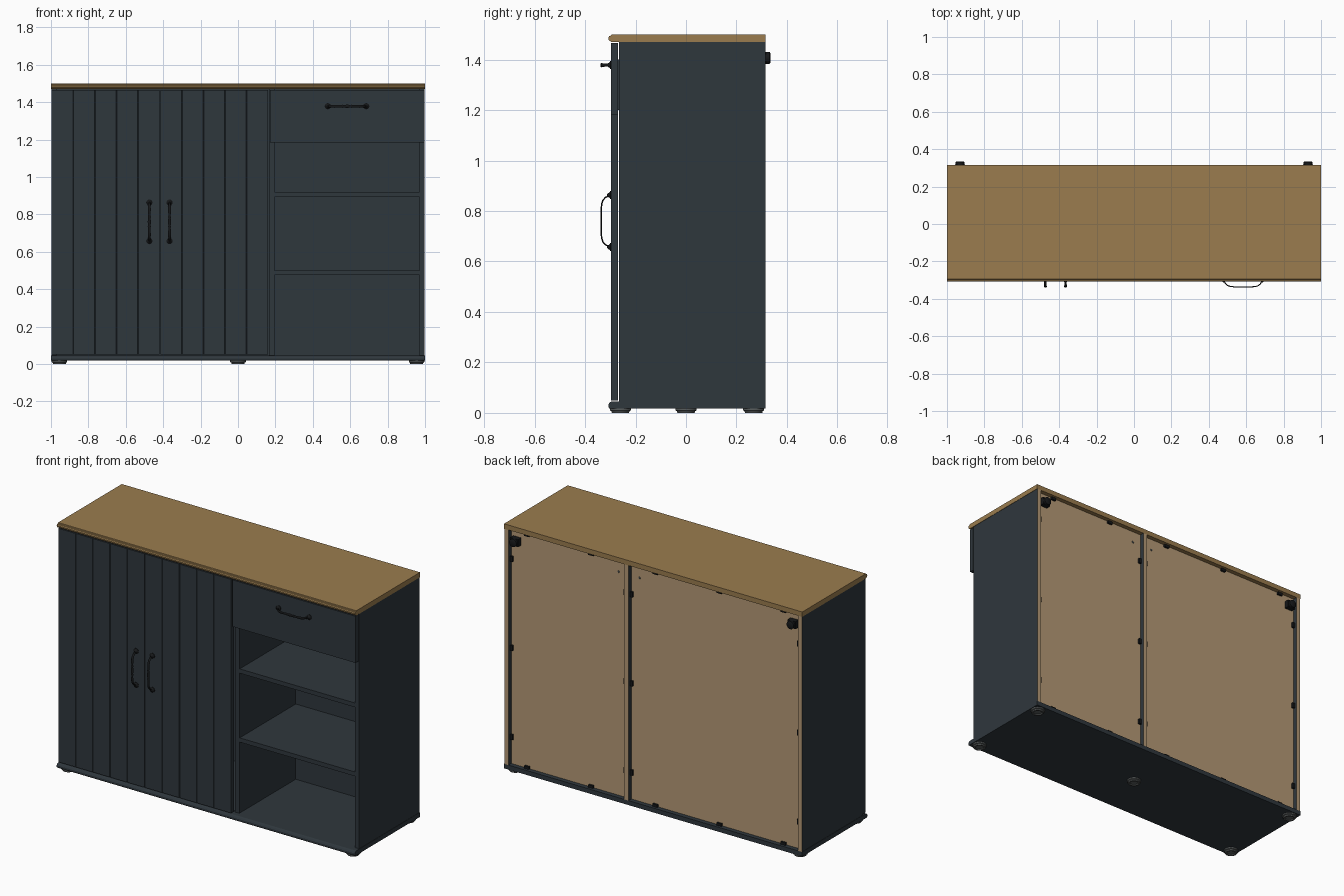
import bpy, bmesh, math
from mathutils import Vector

old = bpy.data.objects.get("Cube")
if old:
    bpy.data.objects.remove(old)


def material(name, rgb, rough=0.6):
    m = bpy.data.materials.new(name)
    m.use_nodes = True
    m.diffuse_color = (*rgb, 1)
    node = m.node_tree.nodes["Principled BSDF"]
    node.inputs["Base Color"].default_value = (*rgb, 1)
    node.inputs["Roughness"].default_value = rough
    return m


NAVY = material("dark slate blue", (0.028, 0.038, 0.046))
OAK = material("oak", (0.325, 0.202, 0.077))
BOARD = material("raw board", (0.46, 0.32, 0.18))
BLACK = material("black metal", (0.008, 0.009, 0.010))
GREY = material("grey plastic", (0.10, 0.11, 0.11))


def finish(name, bm, mat, back=None, smooth=False):
    """Turn bmesh into an object; rear faces may take a second colour."""
    bmesh.ops.recalc_face_normals(bm, faces=bm.faces)
    mesh = bpy.data.meshes.new(name)
    mesh.materials.append(mat)
    if back:
        mesh.materials.append(back)
        for f in bm.faces:
            f.material_index = int(f.normal.y > 0.9)
    bm.to_mesh(mesh)
    bm.free()
    ob = bpy.data.objects.new(name, mesh)
    bpy.context.collection.objects.link(ob)
    if smooth:
        bpy.ops.object.select_all(action="DESELECT")
        ob.select_set(True)
        bpy.context.view_layer.objects.active = ob
        bpy.ops.object.shade_smooth_by_angle(angle=math.radians(40))
    return ob


def box(name, x, y, z, mat, back=None):
    bm = bmesh.new()
    bmesh.ops.create_cube(bm, size=1)
    for v in bm.verts:
        v.co = [lo + (c + 0.5) * (hi - lo) for c, (lo, hi) in zip(v.co, (x, y, z))]
    return finish(name, bm, mat, back)


def extrude(name, points, move, mat):
    bm = bmesh.new()
    face = bm.faces.new([bm.verts.new(p) for p in points])
    geom = bmesh.ops.extrude_face_region(bm, geom=[face])["geom"]
    bmesh.ops.translate(bm, vec=move, verts=[g for g in geom if isinstance(g, bmesh.types.BMVert)])
    return finish(name, bm, mat)


def loft(name, rings, mat):
    """Skin a row of closed rings and cap both ends."""
    bm = bmesh.new()
    rows = [[bm.verts.new(p) for p in ring] for ring in rings]
    n = len(rows[0])
    for a, b in zip(rows, rows[1:]):
        for i in range(n):
            bm.faces.new((a[i], a[(i + 1) % n], b[(i + 1) % n], b[i]))
    bm.faces.new(rows[0])
    bm.faces.new(rows[-1])
    return finish(name, bm, mat, smooth=True)


def turned(name, base, axis, profile, mat, sides=20):
    """Lathe (radius, distance) steps along an axis."""
    axis = Vector(axis)
    u = axis.orthogonal().normalized()
    w = axis.cross(u)
    angles = [math.tau * i / sides for i in range(sides)]
    rings = [[Vector(base) + axis * d + r * (u * math.cos(a) + w * math.sin(a)) for a in angles]
             for r, d in profile]
    return loft(name, rings, mat)


# Worktop and plinth, both with a moulded front edge
BACK, FRONT = 0.315, -0.265
top_edge = [(BACK, 1.47), (BACK, 1.5), (-0.295, 1.5), (-0.297, 1.495), (-0.304, 1.493),
            (-0.308, 1.487), (-0.307, 1.479), (-0.302, 1.474), (-0.295, 1.47)]
extrude("worktop", [(-1, y, z) for y, z in top_edge], (2, 0, 0), OAK)
base_edge = [(BACK, 0.018), (BACK, 0.045), (-0.295, 0.045), (-0.303, 0.041),
             (-0.308, 0.033), (-0.308, 0.024), (-0.304, 0.018)]
extrude("plinth", [(-1, y, z) for y, z in base_edge], (2, 0, 0), NAVY)

# Carcass uprights, with raw rear edges
for name, x in (("right_side", (-0.998, -0.97)), ("left_side", (0.97, 0.998)),
                ("divider", (0.165, 0.194))):
    box(name, x, (FRONT, BACK), (0.045, 1.47), NAVY, BOARD)

# Rear panels, set in from the rear edges
PANEL = 0.288
for name, x in (("right_rear_panel", (-0.97, 0.165)), ("left_rear_panel", (0.194, 0.97))):
    box(name, x, (PANEL - 0.012, PANEL), (0.045, 1.47), NAVY, BOARD)

# Open shelves
for i, z in enumerate((0.475, 0.893)):
    box(f"shelf_{i + 1}", (0.194, 0.97), (FRONT + 0.004, 0.276), (z, z + 0.026), NAVY)

# Plank doors with shallow V grooves
D0, D1 = -0.297, -0.270
for name, x0 in (("right_door", -0.996), ("left_door", -0.415)):
    width, planks, groove = 0.576, 5, 0.0025
    outline = [(x0 + width, D1), (x0, D1), (x0, D0)]
    for i in range(1, planks):
        x = x0 + width * i / planks
        outline += [(x - groove, D0), (x, D0 + groove), (x + groove, D0)]
    outline.append((x0 + width, D0))
    extrude(name, [(x, y, 0.05) for x, y in outline], (0, 0, 1.416), NAVY)

# Drawer front and tray
box("drawer_front", (0.17, 0.996), (D0, D1), (1.183, 1.466), NAVY)
box("drawer_floor", (0.205, 0.96), (D1, 0.25), (1.2, 1.212), NAVY)
for name, x in (("drawer_right_wall", 0.205), ("drawer_left_wall", 0.948)):
    box(name, (x, x + 0.012), (D1, 0.25), (1.2, 1.4), NAVY)
box("drawer_rear_wall", (0.205, 0.96), (0.238, 0.25), (1.2, 1.4), NAVY)


# Bow handles: flat swept strap with a turned foot at each end
def handle(name, centre, along):
    centre, along = Vector(centre), Vector(along)
    out = Vector((0, -1, 0))
    side = along.cross(out)
    half = [(0.1, 0.0, 0.006), (0.099, 0.01, 0.006), (0.094, 0.022, 0.006), (0.083, 0.032, 0.007),
            (0.068, 0.037, 0.008), (0.048, 0.039, 0.007), (0.03, 0.039, 0.006),
            (0.026, 0.039, 0.009), (0.021, 0.039, 0.006)]
    path = [(-s, d, w) for s, d, w in half] + [(0, 0.039, 0.009)] + half[::-1]
    pts = [centre + along * s + out * d for s, d, w in path]
    rings = []
    for i, p in enumerate(pts):
        tangent = (pts[min(i + 1, len(pts) - 1)] - pts[max(i - 1, 0)]).normalized()
        normal = tangent.cross(side)
        rings.append([p + side * path[i][2] * math.cos(a) + normal * 0.003 * math.sin(a)
                      for a in (math.tau * k / 10 for k in range(10))])
    loft(name + "_strap", rings, BLACK)
    for tag, s in (("a", -0.103), ("b", 0.103)):
        turned(f"{name}_foot_{tag}", centre + along * s, out,
               [(0.016, 0), (0.016, 0.003), (0.011, 0.006), (0.007, 0.012), (0.003, 0.016)], BLACK)


handle("right_door_handle", (-0.474, D0, 0.76), (0, 0, 1))
handle("left_door_handle", (-0.366, D0, 0.76), (0, 0, 1))
handle("drawer_handle", (0.583, D0, 1.378), (1, 0, 0))

# Stepped round feet
for i, (x, y) in enumerate([(-0.955, -0.26), (0.955, -0.26), (-0.955, 0.268), (0.955, 0.268), (0, 0)]):
    turned(f"foot_{i + 1}", (x, y, 0.018), (0, 0, -1),
           [(0.042, 0), (0.042, 0.008), (0.036, 0.011), (0.034, 0.018), (0.025, 0.018), (0.023, 0.012)],
           GREY, 24)

# Wall brackets at the upper rear corners
for name, s in (("left", 1), ("right", -1)):
    x = 0.93 * s
    box(name + "_bracket_plate", (x - 0.026, x + 0.026), (PANEL, 0.318), (1.385, 1.43), BLACK)
    turned(name + "_bracket_knob", (x, 0.31, 1.407), (0, 1, 0),
           [(0.024, 0), (0.024, 0.021), (0.02, 0.024)], BLACK)


# Small clips holding the rear panels
def clip(name, x, z, w, h):
    box(name, (x - w, x + w), (PANEL, PANEL + 0.012), (z - h, z + h), BLACK)


for i in range(-2, 3):
    for tag, z in (("lower", 0.053), ("upper", 1.462)):
        clip(f"{tag}_clip_{i + 3}", 0.43 * i, z, 0.016, 0.008)
for i, z in enumerate((0.21, 0.75, 1.29)):
    for j, x in enumerate((-0.962, 0.157, 0.202, 0.962)):
        clip(f"upright_clip_{i + 1}_{j + 1}", x, z, 0.008, 0.016)

# Screw heads beside the divider
for name, x in (("left_screw", 0.25), ("right_screw", 0.11)):
    turned(name, (x, PANEL, 1.4), (0, 1, 0), [(0.007, 0), (0.005, 0.003)], GREY, 10)
